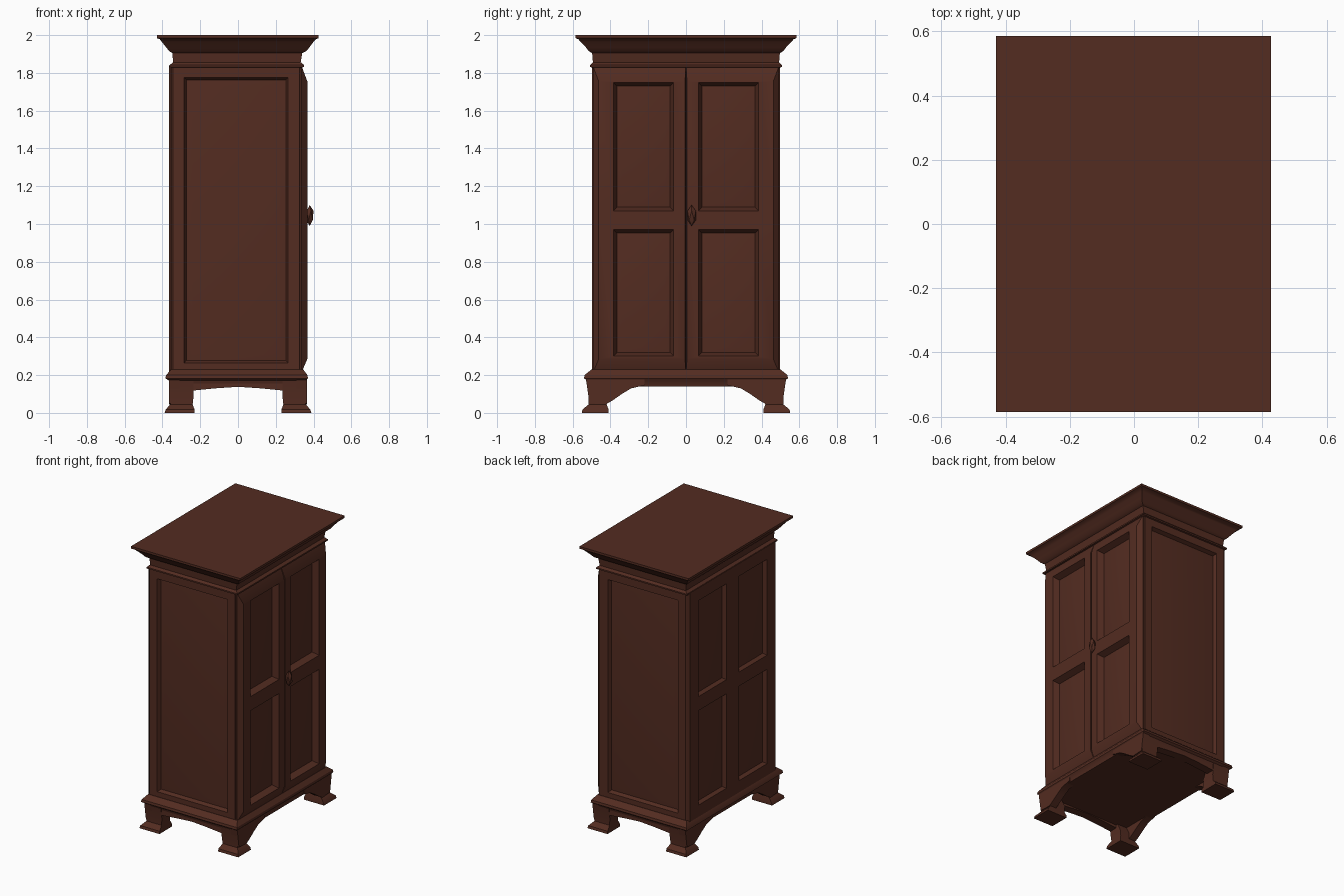
import bpy, bmesh, math

cube = bpy.data.objects.get("Cube")
if cube:
    bpy.data.objects.remove(cube, do_unlink=True)

wood = bpy.data.materials.new("dark_red_wood")
wood.use_nodes = True
colour = (0.087, 0.025, 0.015, 1)
wood.diffuse_color = colour
shader = wood.node_tree.nodes["Principled BSDF"]
shader.inputs["Base Color"].default_value = colour
shader.inputs["Roughness"].default_value = 0.8

# Maps (across, up, outward) to each facing direction
FACING = {
    "up": lambda u, v, w: (u, v, w),
    "left": lambda u, v, w: (w, u, v),
    "right": lambda u, v, w: (-w, -u, v),
    "front": lambda u, v, w: (u, -w, v),
    "back": lambda u, v, w: (-u, w, v),
}


def finish(name, bm):
    bmesh.ops.recalc_face_normals(bm, faces=bm.faces)
    mesh = bpy.data.meshes.new(name)
    bm.to_mesh(mesh)
    bm.free()
    mesh.materials.append(wood)
    obj = bpy.data.objects.new(name, mesh)
    bpy.context.collection.objects.link(obj)
    bpy.ops.object.select_all(action="DESELECT")
    obj.select_set(True)
    bpy.context.view_layer.objects.active = obj
    bpy.ops.object.shade_smooth_by_angle(angle=math.radians(30))


def bridge(name, loops):
    """Close a stack of matching vertex loops into a solid."""
    bm = bmesh.new()
    loops = [[bm.verts.new(p) for p in loop] for loop in loops]
    for a, b in zip(loops, loops[1:]):
        for i in range(len(a)):
            j = (i + 1) % len(a)
            bm.faces.new((a[i], a[j], b[j], b[i]))
    bm.faces.new(loops[0][::-1])
    bm.faces.new(loops[-1])
    finish(name, bm)


def loft(name, rings, facing="up"):
    """Join rectangles (u0, u1, v0, v1, w) into a solid."""
    place = FACING[facing]
    bridge(name, [[place(u, v, w) for u, v in ((u0, v0), (u1, v0), (u1, v1), (u0, v1))]
                  for u0, u1, v0, v1, w in rings])


def moulding(name, profile):
    loft(name, [(-rear, door, -y, y, z) for rear, door, y, z in profile])


def shrink(rect, d):
    return rect[0] + d, rect[1] - d, rect[2] + d, rect[3] - d


def panel_board(name, facing, outer, inner, back, face, crown, edge=0.01, depth=0.026):
    """Board with chamfered edges and a recessed, bevelled panel."""
    loft(name, [(*outer, back), (*outer, face - edge), (*crown, face), (*inner, face),
                (*shrink(inner, depth * 0.45), face - depth),
                (*shrink(inner, 0.045), face - depth + 0.005)], facing)


# Carcass
loft("carcass", [(-0.325, 0.3, -0.46, 0.46, 0.2), (-0.325, 0.3, -0.46, 0.46, 1.85)])

# Stepped base and flaring cornice
moulding("base_moulding", [(0.355, 0.355, 0.515, 0.14), (0.367, 0.362, 0.525, 0.172),
                           (0.385, 0.37, 0.54, 0.183), (0.38, 0.368, 0.537, 0.2),
                           (0.355, 0.345, 0.5, 0.23)])
moulding("cornice", [(0.34, 0.33, 0.49, 1.825), (0.362, 0.35, 0.508, 1.832),
                     (0.362, 0.35, 0.508, 1.842), (0.343, 0.332, 0.493, 1.856),
                     (0.348, 0.34, 0.497, 1.905), (0.364, 0.362, 0.515, 1.915),
                     (0.38, 0.378, 0.53, 1.935), (0.404, 0.4, 0.558, 1.965),
                     (0.414, 0.412, 0.57, 1.978), (0.43, 0.427, 0.585, 1.984),
                     (0.43, 0.427, 0.585, 2.0)])

# Single tall panel on each end
for facing, s in (("front", 1), ("back", -1)):
    def flip(a, b):
        return tuple(sorted((s * a, s * b)))
    panel_board(f"{facing}_end_panel", facing, (*flip(-0.36, 0.333), 0.21, 1.84),
                (*flip(-0.285, 0.265), 0.265, 1.775), 0.455, 0.498,
                (*flip(-0.345, 0.325), 0.21, 1.84), 0.015)

# Four panels on the plain long side
for side, a, b, ca, cb in (("near", -0.49, 0.0, -0.478, 0.0), ("far", 0.0, 0.49, 0.0, 0.478)):
    inset = (-0.385, -0.07) if a < 0 else (0.07, 0.385)
    for level, z0, z1, p0, p1 in (("lower", 0.21, 1.02, 0.3, 0.97),
                                  ("upper", 1.02, 1.84, 1.07, 1.75)):
        panel_board(f"{level}_{side}_rear_panel", "right", (a, b, z0, z1),
                    (*inset, p0, p1), 0.32, 0.366, (ca, cb, z0, z1))

# Pair of doors, each with two deep panels
for side, s in (("right", -1), ("left", 1)):
    def span(near, far):
        return tuple(sorted((s * near, s * far)))
    for level, z0, z1, c0, c1, p0, p1 in (("lower", 0.215, 1.02, 0.285, 1.02, 0.3, 0.97),
                                          ("upper", 1.02, 1.835, 1.02, 1.755, 1.07, 1.75)):
        panel_board(f"{side}_door_{level}", "left", (*span(0.001, 0.492), z0, z1),
                    (*span(0.065, 0.385), p0, p1), 0.29, 0.367,
                    (*span(0.005, 0.462), c0, c1), 0.03, 0.042)

# Faceted drop handle
bm = bmesh.new()
bmesh.ops.create_icosphere(bm, subdivisions=1, radius=1)
for v in bm.verts:
    v.co = (0.38 + v.co.x * 0.022, 0.03 + v.co.y * 0.026, 1.045 + v.co.z * 0.055)
finish("door_handle", bm)

# Curved long-side bracket, end bracket and splayed foot at each corner
BRACKET = [(0.53, 0.18), (0.518, 0.1), (0.51, 0.05), (0.425, 0.045), (0.39, 0.065),
           (0.34, 0.1), (0.29, 0.13), (0.22, 0.146), (0.22, 0.18)]
FOOT = ((0.23, 0.388, 0.41, 0.552, 0.0), (0.23, 0.383, 0.41, 0.548, 0.018),
        (0.24, 0.358, 0.42, 0.515, 0.045), (0.235, 0.362, 0.42, 0.517, 0.09),
        (0.235, 0.365, 0.46, 0.528, 0.17))
for sx, end in ((-1, "rear"), (1, "door_side")):
    for sy, side in ((-1, "front"), (1, "back")):
        bridge(f"{end}_{side}_bracket",
               [[(sx * x, sy * y, z) for y, z in BRACKET] for x in (0.31, 0.365)])
        loft(f"{end}_{side}_foot",
             [(*sorted((sx * x0, sx * x1)), *sorted((sy * y0, sy * y1)), z)
              for x0, x1, y0, y1, z in FOOT])

# Shallow arched apron rails along the ends
ARCH = [(-0.24, 0.118), (-0.12, 0.13), (0, 0.138), (0.12, 0.13), (0.24, 0.118),
        (0.24, 0.17), (-0.24, 0.17)]
for sy, side in ((-1, "front"), (1, "back")):
    bridge(f"{side}_apron", [[(x, sy * y, z) for x, z in ARCH] for y in (0.46, 0.52)])
